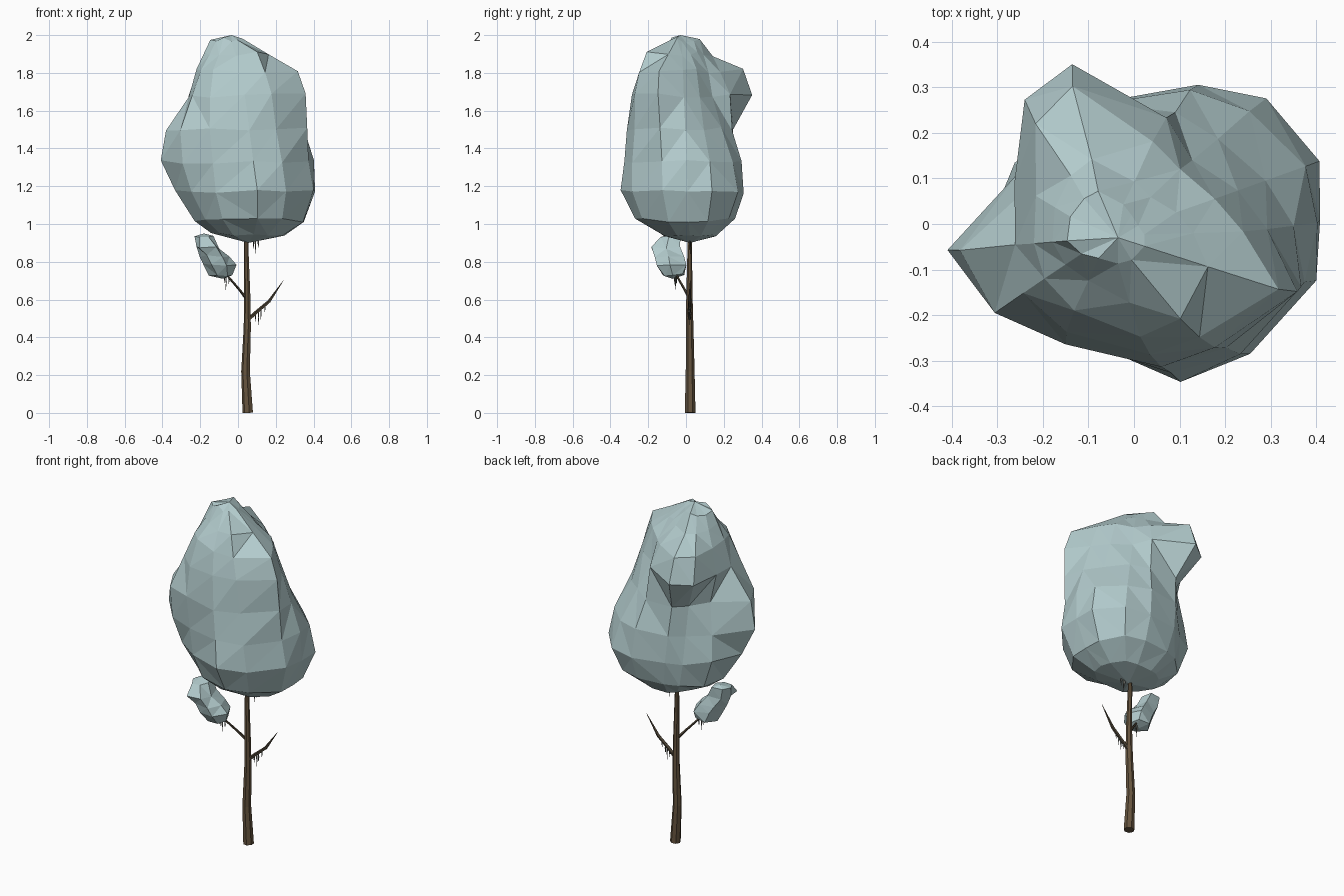
import bpy, bmesh, math, random
from mathutils import Vector

random.seed(4)


def material(name, rgb):
    m = bpy.data.materials.new(name)
    m.diffuse_color = (*rgb, 1)
    return m


LEAF = material("pale blue green", (0.45, 0.60, 0.61))
BARK = material("brown bark", (0.13, 0.088, 0.048))
TWIG = material("dark twig", (0.075, 0.058, 0.037))
MOSS = material("grey moss", (0.11, 0.115, 0.10))


def finish(bm, name, mat):
    bmesh.ops.recalc_face_normals(bm, faces=bm.faces[:])
    me = bpy.data.meshes.new(name)
    bm.to_mesh(me)
    bm.free()
    me.materials.append(mat)
    ob = bpy.data.objects.new(name, me)
    bpy.context.collection.objects.link(ob)
    return ob


def bridge(bm, a, b):
    n = len(a)
    for k in range(n):
        j = (k + 1) % n
        bm.faces.new((a[k], a[j], b[j], b[k]))


def tube(bm, path, sides):
    """Loft polygon rings along (x, y, z, radius) points."""
    pts = [Vector(p[:3]) for p in path]
    rings = []
    for i, p in enumerate(pts):
        d = (pts[min(i + 1, len(pts) - 1)] - pts[max(i - 1, 0)]).normalized()
        u = d.cross(Vector((0, 1, 0))).normalized()
        v = d.cross(u)
        rings.append([bm.verts.new(p + path[i][3] * (u * math.cos(a) + v * math.sin(a)))
                      for a in (2 * math.pi * k / sides for k in range(sides))])
    for a, b in zip(rings, rings[1:]):
        bridge(bm, a, b)
    bm.faces.new(rings[0])
    bm.faces.new(rings[-1])


def clump(name, bottom, top, angles, rows, jitter):
    """Faceted leaf mass. Rows: z, axis x, axis y, radius at each angle."""
    bm = bmesh.new()
    rings = []
    for z, cx, cy, radii in rows:
        ring = []
        for deg, r in zip(angles, radii):
            a = math.radians(deg)
            ring.append(bm.verts.new((cx + r * math.cos(a), cy + r * math.sin(a),
                                      z + random.uniform(-jitter, jitter))))
        rings.append(ring)
    for a, b in zip(rings, rings[1:]):
        bridge(bm, a, b)
    for tip, ring in ((bottom, rings[0]), (top, rings[-1])):
        v = bm.verts.new(tip)
        for k in range(len(ring)):
            bm.faces.new((v, ring[k], ring[(k + 1) % len(ring)]))
    bmesh.ops.triangulate(bm, faces=bm.faces[:], quad_method='SHORT_EDGE')
    return finish(bm, name, LEAF)


# main crown: a loft with a lump at the back left and a corner at the right
crown_angles = [0, 19, 46, 70, 108, 128, 157, 188, 212, 240, 281, 307, 340]
levels = {
    0.945: [.19, .185, .17, .15, .145, .15, .17, .20, .18, .16, .15, .17, .19],
    1.02: [.30, .31, .295, .26, .24, .25, .27, .28, .26, .26, .29, .31, .315],
    1.17: [.375, .395, .37, .315, .275, .27, .32, .37, .33, .30, .362, .368, .39],
    1.33: [.385, .38, .34, .31, .275, .25, .29, .43, .365, .30, .335, .36, .38],
    1.50: [.35, .305, .265, .265, .265, .23, .24, .385, .36, .30, .315, .335, .39],
    1.68: [.31, .26, .21, .26, .38, .36, .265, .245, .265, .26, .28, .325, .40],
    1.81: [.27, .22, .19, .21, .335, .30, .20, .19, .195, .20, .235, .29, .37],
    1.90: [.17, .14, .11, .12, .17, .16, .145, .14, .13, .12, .155, .235, .215],
    1.975: [.07, .06, .06, .07, .10, .10, .10, .10, .08, .06, .065, .07, .075]}
clump("crown", (.055, .02, .90), (-.035, -.03, 2.0), crown_angles,
      [(z, .06 - .10 * (z - .9), .02 - .04 * (z - .9), r) for z, r in levels.items()], .012)

# small side clump
clump("side_clump", (-.08, -.07, .71), (-.18, -.06, .95), range(0, 360, 60), [
    (.73, -.08, -.07, [.05, .06, .07, .075, .06, .05]),
    (.785, -.10, -.085, [.092, .10, .08, .085, .08, .08]),
    (.83, -.125, -.092, [.08, .095, .075, .078, .08, .085]),
    (.875, -.16, -.105, [.06, .085, .075, .06, .09, .09]),
    (.935, -.18, -.09, [.05, .07, .06, .05, .05, .05])], .006)

# trunk
bm = bmesh.new()
tube(bm, [(.053, .022, 0, .029), (.041, .022, .22, .024), (.05, .02, .45, .02),
          (.05, .018, .62, .017), (.044, .02, .88, .012), (.046, .02, 1.05, .008)], 7)
finish(bm, "trunk", BARK)

# branches
for name, path in {
    "right_branch": [(.05, .02, .49, .011), (.10, .018, .535, .010),
                     (.165, .02, .59, .009), (.24, .022, .70, .001)],
    "left_branch": [(.045, .02, .605, .009), (.01, -.005, .65, .007),
                    (-.05, -.045, .72, .006), (-.10, -.075, .80, .002)]}.items():
    bm = bmesh.new()
    tube(bm, path, 5)
    finish(bm, name, TWIG)

# hanging moss strands below the branch, side clump and crown
bm = bmesh.new()
for x, y, z, length in [(.09, .02, .53, .05), (.107, .02, .545, .08), (.12, .018, .555, .06),
                        (.14, .02, .57, .04), (-.065, -.055, .73, .08), (-.05, -.05, .72, .04),
                        (-.075, -.06, .73, .05), (.08, .02, .91, .04), (.09, .022, .91, .07),
                        (.105, .02, .91, .04)]:
    tube(bm, [(x, y, z, .005), (x + .002, y, z - length * .5, .0035),
              (x, y, z - length, .0006)], 3)
finish(bm, "moss_strands", MOSS)
